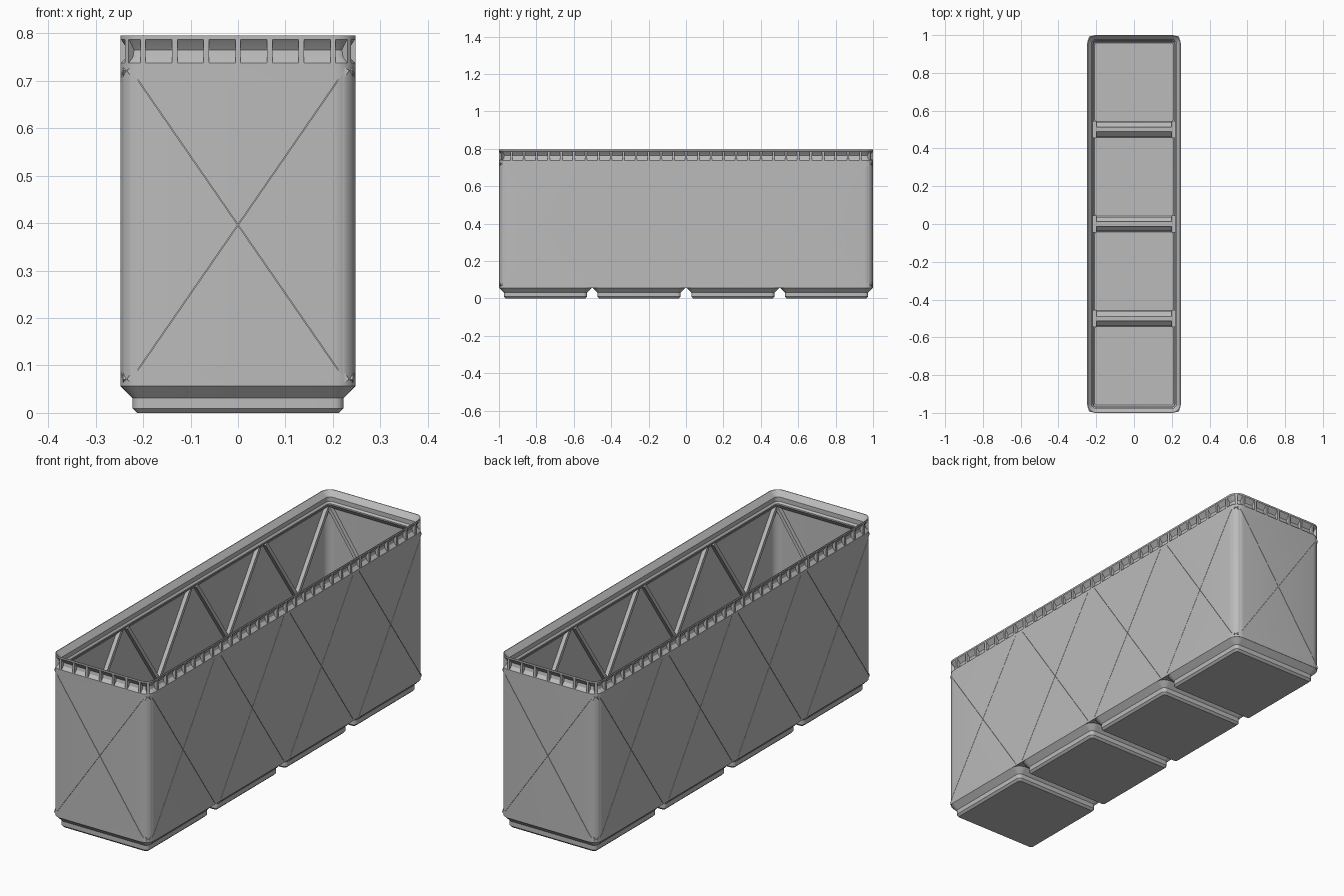
import bpy, bmesh, math
from mathutils import Matrix, Vector

if "Cube" in bpy.data.objects:
    bpy.data.objects.remove(bpy.data.objects["Cube"])

HX, HY, R = 0.2478, 1.0, 0.045      # half width, half length, corner radius
CELL = 0.501                        # spacing of the feet

grey = bpy.data.materials.new("plain grey")
grey.diffuse_color = (0.5, 0.5, 0.5, 1)
grey.use_nodes = True
grey.node_tree.nodes["Principled BSDF"].inputs["Base Color"].default_value = grey.diffuse_color


def finish(name, bm, smooth=False):
    bmesh.ops.recalc_face_normals(bm, faces=bm.faces)
    mesh = bpy.data.meshes.new(name)
    bm.to_mesh(mesh)
    bm.free()
    mesh.materials.append(grey)
    ob = bpy.data.objects.new(name, mesh)
    bpy.context.collection.objects.link(ob)
    if smooth:
        smooth_object(ob)
    return ob


def activate(ob):
    bpy.ops.object.select_all(action='DESELECT')
    ob.select_set(True)
    bpy.context.view_layer.objects.active = ob


def smooth_object(ob):
    activate(ob)
    bpy.ops.object.shade_smooth_by_angle(angle=math.radians(30))


def ring(bm, hx, hy, r, z, cy=0, seg=8):
    """Rounded rectangle of vertices."""
    verts = []
    for k, (sx, sy) in enumerate([(1, 1), (-1, 1), (-1, -1), (1, -1)]):
        for i in range(seg + 1):
            a = math.pi / 2 * (k + i / seg)
            verts.append(bm.verts.new((sx * (hx - r) + r * math.cos(a),
                                       cy + sy * (hy - r) + r * math.sin(a), z)))
    return verts


def loft(bm, profile, hx, hy, cy=0, closed=False):
    """Skin rounded rectangles given as (inset, height)."""
    rings = [ring(bm, hx - d, hy - d, max(R - d, 0.0095), z, cy) for d, z in profile]
    pairs = list(zip(rings, rings[1:]))
    if closed:
        pairs.append((rings[-1], rings[0]))
    else:
        bm.faces.new(rings[0])
        bm.faces.new(rings[-1])
    for a, b in pairs:
        n = len(a)
        for i in range(n):
            j = (i + 1) % n
            bm.faces.new((a[i], a[j], b[j], b[i]))


# wall panels as (x, y, angle); local -y points outward
panels = [(0, -HY, 0), (0, HY, math.pi)]
for s in (-1, 1):
    panels += [(s * HX, CELL * (k - 1.5), s * math.pi / 2) for k in range(4)]
SPAN, RISE, MID = 0.456, 0.66, 0.396


def diagonals(bm, sign, near, far, width):
    """One diagonal bar on every panel, between two depths inside the wall."""
    length = math.hypot(SPAN, RISE)
    tilt = sign * math.atan2(RISE, SPAN)
    for x, y, ang in panels:
        m = (Matrix.Translation((x, y, MID)) @ Matrix.Rotation(ang, 4, 'Z')
             @ Matrix.Translation((0, (near + far) / 2, 0))
             @ Matrix.Rotation(tilt, 4, 'Y')
             @ Matrix.Diagonal((length, far - near, width, 1)))
        bmesh.ops.create_cube(bm, size=1, matrix=m)


# wall with stacking lip, one closed section swept round the box
bm = bmesh.new()
loft(bm, [(0, 0.0567), (0, 0.737), (0.013, 0.75), (0.016, 0.765), (0.003, 0.784),
          (0, 0.787), (0, 0.795), (0.003, 0.795), (0.025, 0.772), (0.025, 0.752),
          (0.032, 0.744), (0.032, 0.738), (0.008, 0.712), (0.008, 0.0567)],
     HX, HY, closed=True)
wall = finish("wall_and_lip", bm)

# fine crossed grooves in the outside of the wall
for sign in (-1, 1):
    bm = bmesh.new()
    diagonals(bm, sign, -0.01, 0.004, 0.0014)
    cutter = finish("groove_cutter", bm)
    cutter.hide_render = True
    mod = wall.modifiers.new("groove", 'BOOLEAN')
    mod.operation, mod.solver, mod.object = 'DIFFERENCE', 'EXACT', cutter
    activate(wall)
    bpy.ops.object.modifier_apply(modifier=mod.name)
    bpy.data.objects.remove(cutter)
smooth_object(wall)

# crossed stiffening ribs inside the wall
for sign, name in ((-1, "falling_ribs"), (1, "rising_ribs")):
    bm = bmesh.new()
    diagonals(bm, sign, 0.006, 0.026, 0.016)
    finish(name, bm)

# small posts under the lip
section = [(0.0004, 0.735), (0.018, 0.752), (0.018, 0.768), (0.006, 0.788), (0.0004, 0.788)]
PITCH, HALF = 0.0667, 0.0055
spots = []
for k in range(-3, 4):
    spots += [(k * PITCH, -HY, 0), (k * PITCH, HY, math.pi)]
for k in range(-14, 15):
    spots += [(s * HX, k * PITCH, s * math.pi / 2) for s in (-1, 1)]
c = R * math.sqrt(0.5)
for sx in (-1, 1):
    for sy in (-1, 1):
        spots.append((sx * (HX - R + c), sy * (HY - R + c),
                      math.atan2(sy, sx) + math.pi / 2))
bm = bmesh.new()
for x, y, ang in spots:
    m = Matrix.Translation((x, y, 0)) @ Matrix.Rotation(ang, 4, 'Z')
    left, right = ([bm.verts.new(m @ Vector((u, d, z))) for d, z in section]
                   for u in (-HALF, HALF))
    bm.faces.new(left)
    bm.faces.new(right)
    for i in range(5):
        j = (i + 1) % 5
        bm.faces.new((left[i], left[j], right[j], right[i]))
finish("lip_posts", bm)

# four hollow stepped feet
for k in range(4):
    bm = bmesh.new()
    loft(bm, [(0.0353, 0), (0.0257, 0.0095), (0.0257, 0.031), (0, 0.0567),
              (0.008, 0.06), (0.035, 0.034), (0.035, 0.013), (0.04, 0.008)],
         HX, HX, cy=(k - 1.5) * CELL)
    finish(f"foot_{k + 1}", bm, smooth=True)

# ridges closing the gaps between the feet
bm = bmesh.new()
for k in (-1, 0, 1):
    y = k * CELL
    bmesh.ops.create_cube(bm, size=1, matrix=Matrix.Translation((0, y, 0.0605))
                          @ Matrix.Diagonal((0.484, 0.024, 0.009, 1)))
    for s in (-1, 1):
        bmesh.ops.create_cube(bm, size=1, matrix=Matrix.Translation((s * 0.221, y, 0.0605))
                              @ Matrix.Diagonal((0.046, 0.09, 0.007, 1)))
finish("floor_ridges", bm)
